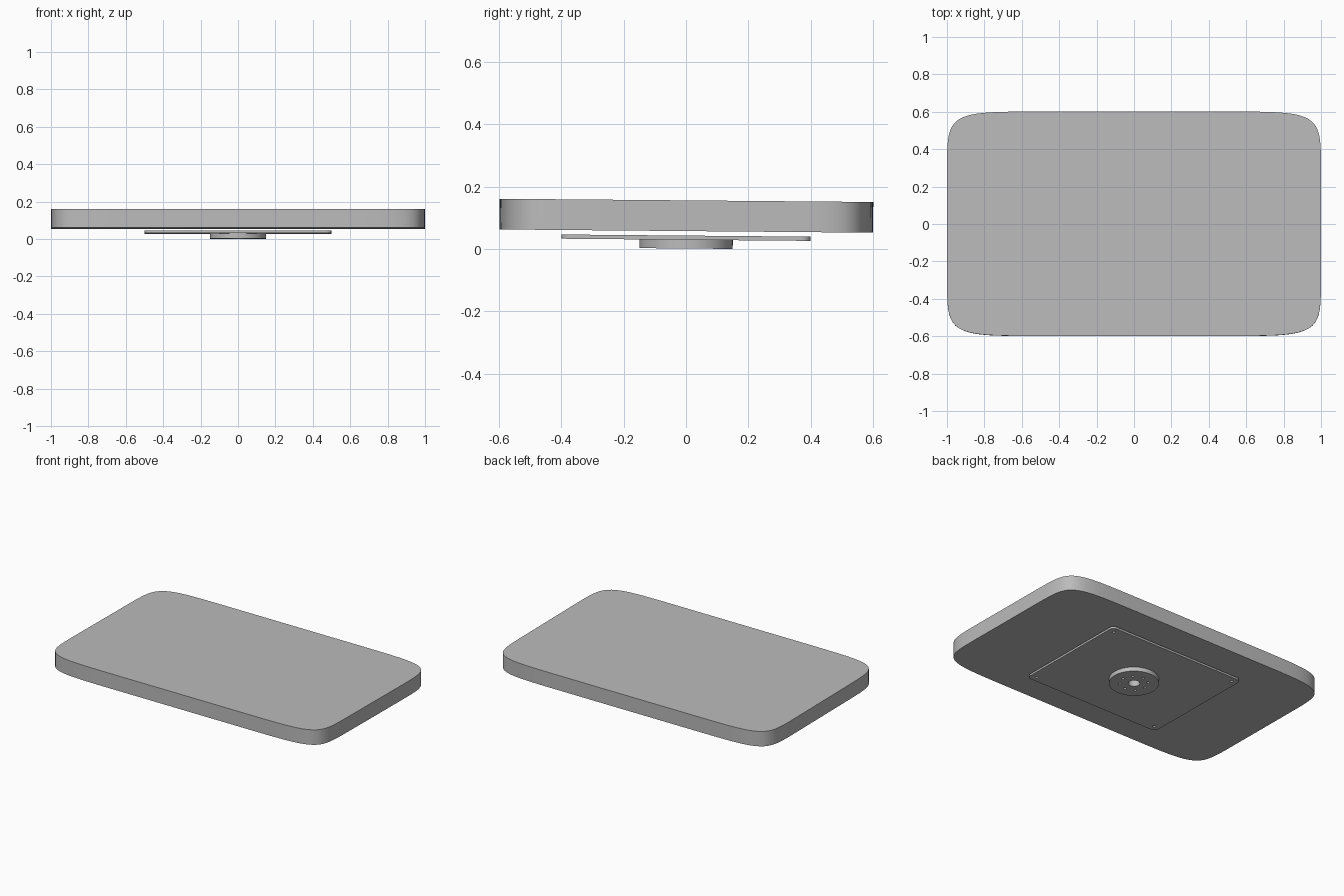
import bpy
import bmesh
from math import cos, sin, pi, radians

cube = bpy.data.objects.get("Cube")
if cube:
    bpy.data.objects.remove(cube, do_unlink=True)

GREY = (0.5, 0.5, 0.5, 1.0)
grey = bpy.data.materials.new("plain_grey")
grey.use_nodes = True
grey.diffuse_color = GREY
grey.node_tree.nodes["Principled BSDF"].inputs["Base Color"].default_value = GREY

TILT = radians(-0.5)   # whole assembly leans slightly towards the back
LIFT = 0.0013


def circle(x, y, r, n):
    return [(x + r * cos(2 * pi * i / n), y + r * sin(2 * pi * i / n)) for i in range(n)]


def squircle(a, b, power, n):
    """Rectangle with softly blended corners."""
    pts = []
    for i in range(n):
        c, s = cos(2 * pi * i / n), sin(2 * pi * i / n)
        r = (abs(c) ** power + abs(s) ** power) ** (-1 / power)
        pts.append((a * r * c, b * r * s))
    return pts


def rounded_rect(a, b, r, steps):
    """Rectangle with circular corner arcs."""
    pts = []
    for k, (sx, sy) in enumerate([(1, 1), (-1, 1), (-1, -1), (1, -1)]):
        for i in range(steps + 1):
            t = (k + i / steps) * pi / 2
            pts.append((sx * (a - r) + r * cos(t), sy * (b - r) + r * sin(t)))
    return pts


def extrude_outline(name, z0, z1, outline, holes=()):
    """Solid from a flat outline with through holes."""
    curve = bpy.data.curves.new(name, "CURVE")
    curve.dimensions = "2D"
    curve.fill_mode = "BOTH"
    curve.extrude = (z1 - z0) / 2
    for loop in [outline, *holes]:
        spline = curve.splines.new("POLY")
        spline.points.add(len(loop) - 1)
        for point, (x, y) in zip(spline.points, loop):
            point.co = (x, y, 0, 1)
        spline.use_cyclic_u = True
    obj = bpy.data.objects.new(name, curve)
    bpy.context.collection.objects.link(obj)
    bpy.ops.object.select_all(action="DESELECT")
    obj.select_set(True)
    bpy.context.view_layer.objects.active = obj
    bpy.ops.object.convert(target="MESH")
    obj = bpy.context.view_layer.objects.active

    # Weld the caps to the walls and face everything outwards
    bm = bmesh.new()
    bm.from_mesh(obj.data)
    bmesh.ops.remove_doubles(bm, verts=bm.verts, dist=0.00005)
    bmesh.ops.recalc_face_normals(bm, faces=bm.faces)
    bm.to_mesh(obj.data)
    bm.free()

    obj.data.materials.clear()
    obj.data.materials.append(grey)
    bpy.ops.object.shade_smooth_by_angle(angle=radians(30))
    mid = (z0 + z1) / 2
    obj.rotation_euler.x = TILT
    obj.location = (0, -sin(TILT) * mid, cos(TILT) * mid + LIFT)
    return obj


# Table top with softly rounded corners
extrude_outline("table_top", 0.056, 0.1545, squircle(1.0, 0.6, 10, 256))

# Mounting plate with a screw hole in each corner, hung just below the top
centre_hole = circle(0, 0, 0.035, 32)
corner_holes = [circle(sx * 0.46, sy * 0.36, 0.01, 16) for sx in (-1, 1) for sy in (-1, 1)]
extrude_outline("mounting_plate", 0.028, 0.0415, rounded_rect(0.5, 0.4, 0.03, 8),
                [centre_hole, *corner_holes])

# Round hub with a ring of bolt holes
bolt_holes = [circle(0.085 * cos(i * pi / 4), 0.085 * sin(i * pi / 4), 0.009, 16)
              for i in range(8)]
extrude_outline("hub", 0.0, 0.028, circle(0, 0, 0.15, 64), [centre_hole, *bolt_holes])
